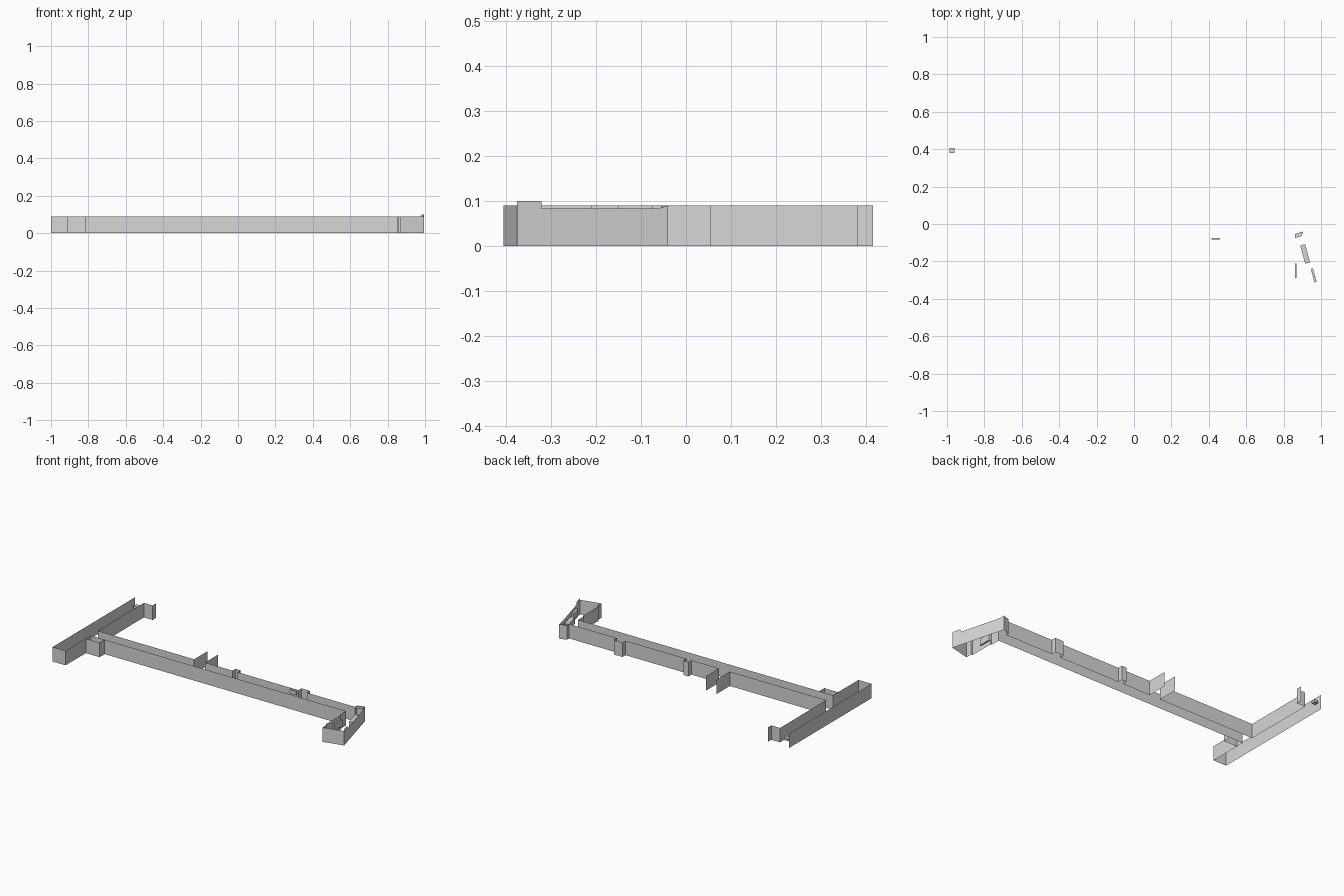
import bpy, bmesh, math
from mathutils import Vector, Matrix

cube = bpy.data.objects.get("Cube")
if cube:
    bpy.data.objects.remove(cube, do_unlink=True)

H = 0.09  # wall height

plaster = bpy.data.materials.new("light grey plaster")
plaster.use_nodes = True
GREY = (0.68, 0.68, 0.68, 1.0)
plaster.diffuse_color = GREY
plaster.node_tree.nodes["Principled BSDF"].inputs["Base Color"].default_value = GREY


def finish(name, bm):
    mesh = bpy.data.meshes.new(name)
    bm.to_mesh(mesh)
    bm.free()
    mesh.materials.append(plaster)
    obj = bpy.data.objects.new(name, mesh)
    bpy.context.collection.objects.link(obj)
    return obj


def wall(name, path, z0=0.0, z1=H):
    """Thin sheet wall standing on a plan polyline."""
    bm = bmesh.new()
    low = [bm.verts.new((x, y, z0)) for x, y in path]
    top = [bm.verts.new((x, y, z1)) for x, y in path]
    for i in range(len(path) - 1):
        bm.faces.new((low[i], low[i + 1], top[i + 1], top[i]))
    return finish(name, bm)


def block(name, centre, size, angle=0.0):
    bm = bmesh.new()
    bmesh.ops.create_cube(bm, size=1.0)
    bm.transform(Matrix.Translation(centre) @ Matrix.Rotation(angle, 4, 'Z')
                 @ Matrix.Diagonal((*size, 1.0)))
    return finish(name, bm)


# Right end wing and long front wall
wall("right_outer_wall", [(-1, 0.415), (-1, -0.40), (-0.91, -0.40), (-0.91, -0.15)])
wall("long_front_wall", [(-0.91, -0.15), (0.85, -0.15)])
wall("front_closet", [(-0.91, -0.20), (-0.815, -0.20), (-0.815, -0.15)])

# Back walls, either side of the doorway passage
wall("back_wall_right", [(-0.855, 0.415), (-0.855, 0.38), (-0.915, 0.38),
                         (-0.915, -0.075), (-0.25, -0.075), (-0.25, 0.055)])
back = [(-0.175, 0.055), (-0.175, -0.075)]
for x0, x1 in ((0.015, 0.05), (0.47, 0.53)):
    back += [(x0, -0.075), (x0, -0.045), (x1, -0.045), (x1, -0.075)]
back += [(0.86, -0.075), (0.86, -0.053), (0.905, -0.04)]
wall("back_wall_left", back)

# Left end room: inner wall with a shallow step, then the front
wall("left_room_wall", [(0.85, -0.15), (0.85, -0.21), (0.858, -0.21),
                        (0.858, -0.365), (0.868, -0.365), (0.868, -0.405),
                        (0.995, -0.375)])

# Slanted end wall with a stepped top edge
start, end = Vector((0.995, -0.375)), Vector((0.905, -0.04))
bm = bmesh.new()
profile = [(0, 0), (1, 0), (1, H), (0.93, 0.083), (0.16, 0.083), (0.16, 0.1), (0, 0.1)]
verts = []
for t, z in profile:
    p = start.lerp(end, t)
    verts.append(bm.verts.new((p.x, p.y, z)))
bm.faces.new(verts)
finish("slanted_end_wall", bm)

# Corner cap between back wall and slanted wall
bm = bmesh.new()
bm.faces.new([bm.verts.new((x, y, 0.083)) for x, y in
              ((0.86, -0.075), (0.895, -0.065), (0.905, -0.04), (0.86, -0.053))])
finish("corner_cap", bm)

# Small ledges and fittings
tilt = math.atan2(end.y - start.y, end.x - start.x) - math.pi / 2
block("end_wall_ledge", (0.915, -0.16, 0.045), (0.027, 0.10, 0.04), tilt)
block("end_wall_shelf", (0.961, -0.275, 0.045), (0.012, 0.075, 0.04), tilt)
block("inner_wall_fitting", (0.864, -0.25, 0.045), (0.009, 0.08, 0.04))
block("back_wall_fitting", (0.437, -0.079, 0.07), (0.045, 0.008, 0.025))
block("right_wall_bracket", (-0.974, 0.393, 0.045), (0.026, 0.028, 0.015))
